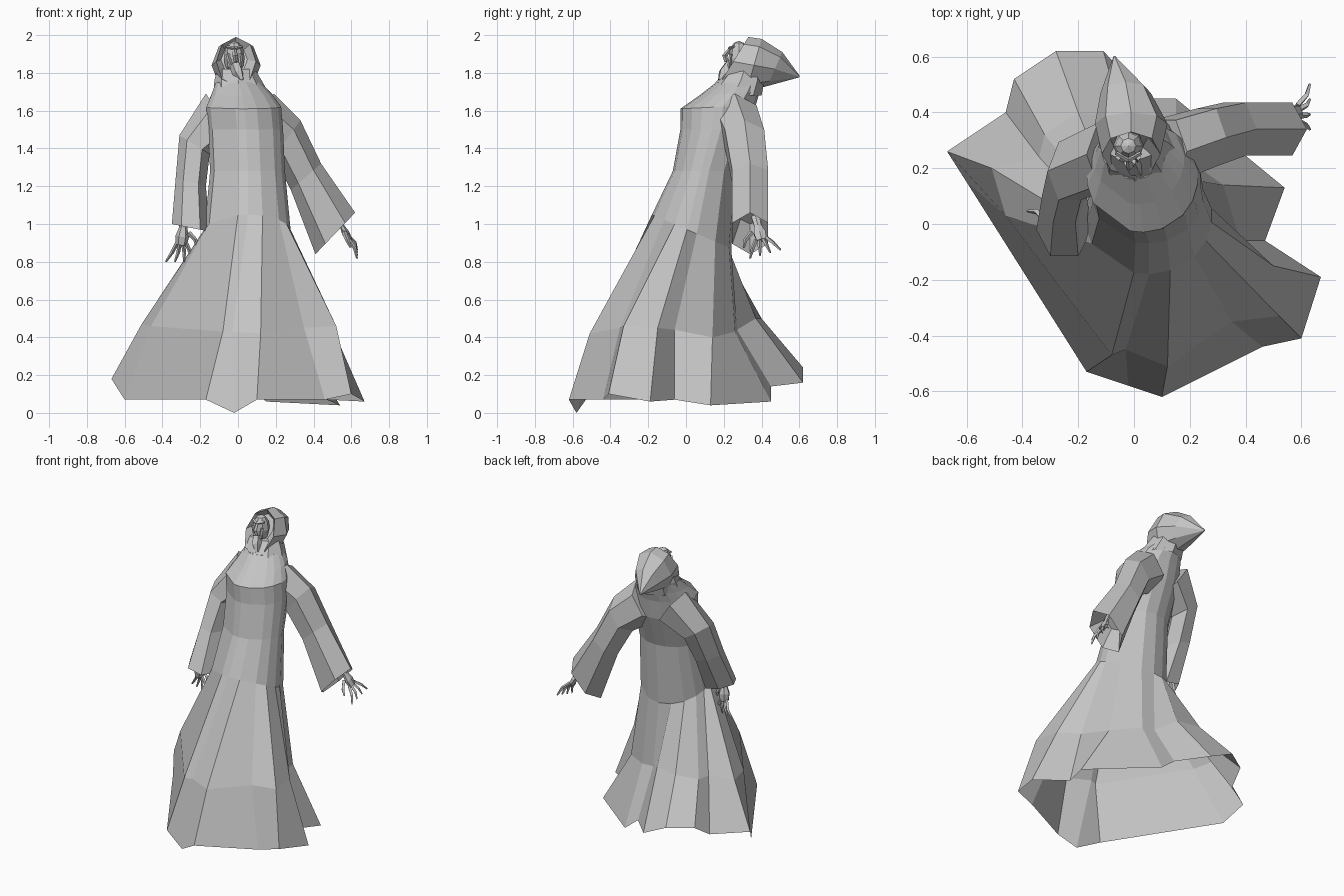
import bpy, bmesh
from math import sin, cos, pi, atan2, radians
from mathutils import Vector

cube = bpy.data.objects.get("Cube")
if cube:
    bpy.data.objects.remove(cube)

grey = bpy.data.materials.new("plain grey")
grey.use_nodes = True
grey.diffuse_color = (.55, .55, .55, 1)
grey.node_tree.nodes["Principled BSDF"].inputs["Base Color"].default_value = grey.diffuse_color


def finish(bm, name):
    """Turn a bmesh into a flat-shaded object."""
    bmesh.ops.recalc_face_normals(bm, faces=bm.faces)
    mesh = bpy.data.meshes.new(name)
    bm.to_mesh(mesh)
    bm.free()
    mesh.materials.append(grey)
    obj = bpy.data.objects.new(name, mesh)
    bpy.context.collection.objects.link(obj)
    return obj


def loft(bm, rings, cap_start=False, cap_end=True):
    """Skin a row of closed rings that share one point count."""
    rows = [[bm.verts.new(p) for p in ring] for ring in rings]
    for low, high in zip(rows, rows[1:]):
        for i in range(len(low)):
            j = (i + 1) % len(low)
            bm.faces.new((low[i], low[j], high[j], high[i]))
    if cap_start:
        bm.faces.new(rows[0])
    if cap_end:
        bm.faces.new(rows[-1])


def oval(centre, u, v, sides):
    """Ring around a centre with two half axes."""
    centre, u, v = Vector(centre), Vector(u), Vector(v)
    return [centre + u * cos(2 * pi * i / sides) + v * sin(2 * pi * i / sides)
            for i in range(sides)]


def limb(bm, path, radii, sides=5, flat=1):
    """Tapered tube along a path, flattened sideways if wanted."""
    path = [Vector(p) for p in path]
    rings = []
    for i, (p, r) in enumerate(zip(path, radii)):
        along = path[min(i + 1, len(path) - 1)] - path[max(i - 1, 0)]
        u = Vector((0, 1, 0)).cross(along).normalized()
        v = along.cross(u).normalized()
        rings.append(oval(p, u * r * flat, v * r, sides))
    loft(bm, rings, cap_start=True)


# Robe: folded hem and knee rings, then leaning ovals up to the neck
hem = [(-.17, -.53, .07), (-.02, -.58, 0), (.1, -.62, .07), (.46, -.44, .07),
       (.6, -.41, .1), (.67, -.19, .06), (.47, -.06, .07), (.54, .13, .04),
       (.15, .45, .06), (.05, .45, .14), (-.11, .62, .16), (-.28, .62, .24),
       (-.43, .52, .24), (-.46, .4, .16), (-.67, .26, .18), (-.6, .15, .07)]
knee = [(-.08, -.47, .43), (-.03, -.45, .43), (.12, -.51, .42), (.35, -.35, .45),
        (.52, -.33, .46), (.5, -.15, .45), (.38, -.06, .44), (.32, .14, .4),
        (.15, .26, .43), (.06, .27, .44), (-.04, .37, .5), (-.2, .4, .5),
        (-.32, .32, .47), (-.34, .24, .47), (-.51, .2, .47), (-.46, .03, .46)]

start = radians(-103)
angles = []
for i, (x, y, z) in enumerate(knee):
    own = (atan2(y - .05, x - .04) - start + .01) % (2 * pi)
    even = 2 * pi * i / len(knee)
    angles.append(start + (own + even) / 2)


def robe_ring(x, y, z, rx, ry, tilt):
    """Body oval whose height changes from front to back."""
    return [(x + rx * cos(a), y + ry * sin(a), z + tilt * sin(a)) for a in angles]


bm = bmesh.new()
loft(bm, [hem, knee,
          robe_ring(.05, .03, .96, .23, .21, -.09),
          robe_ring(.05, .1, 1.28, .2, .17, 0),
          robe_ring(.04, .16, 1.5, .2, .19, 0),
          robe_ring(.03, .17, 1.62, .2, .2, .01),
          robe_ring(.02, .23, 1.69, .16, .16, .01),
          robe_ring(0, .28, 1.75, .12, .12, 0)])
finish(bm, "robe")


# Sleeves: wide six-sided tubes with a hollow cuff
def sleeve(name, rings):
    bm = bmesh.new()
    loft(bm, [oval(c, (ux, 0, uz), (0, ry, 0), 6) for c, ux, uz, ry in rings], cap_start=True)
    finish(bm, name)


sleeve("left_sleeve", [
    ((.11, .26, 1.57), .08, .12, .13),
    ((.26, .31, 1.45), .07, .1, .12),
    ((.36, .34, 1.25), .08, .07, .11),
    ((.515, .34, .95), .105, .11, .11),
    ((.45, .34, 1.05), .05, .05, .06)])
sleeve("right_sleeve", [
    ((-.09, .25, 1.57), -.08, .12, .13),
    ((-.23, .19, 1.42), -.08, .05, .12),
    ((-.25, .1, 1.22), -.08, .02, .11),
    ((-.25, -.02, .98), -.1, .02, .11),
    ((-.26, .02, 1.1), -.05, 0, .06)])


# Hands: flattened palm, four bent fingers and a thumb
def hand(name, wrist, down, spread):
    bm = bmesh.new()
    wrist, down, spread = Vector(wrist), Vector(down), Vector(spread)
    thick = .55 if abs(spread.y) > abs(spread.x) else 1
    limb(bm, [wrist - down * .7, wrist, wrist + down * .5, wrist + down],
         [.024, .022, .036, .03], 6, thick)
    bend = down.cross(spread).normalized() * .012
    for k in range(4):
        side = spread * (k - 1.5)
        root = wrist + down * .9 + side * .5
        limb(bm, [root, root + down * .55 + side * .5 + bend, root + down * 1.1 + side],
             [.011, .01, .005], 4)
    root = wrist + down * .3 - spread
    limb(bm, [root, root + down * .4 - spread * 1.2, root + down * .85 - spread * 1.7],
         [.013, .011, .006], 4)
    finish(bm, name)


hand("left_hand", (.55, .38, .99), (.04, .02, -.075), (0, .036, .01))
hand("right_hand", (-.29, 0, .98), (-.01, .01, -.09), (-.032, .012, 0))

# Hood: open cowl narrowing to a drooping rear point
bm = bmesh.new()
hood = [((-.02, .31, 1.87), .05, .075, .07),
        ((-.01, .25, 1.86), .08, .13, .105),
        ((-.01, .36, 1.84), .04, .14, .13),
        ((-.03, .47, 1.82), .04, .09, .09),
        ((-.07, .6, 1.78), .002, .004, .004)]
loft(bm, [oval(c, (0, uy, uz), (rx, 0, 0), 8) for c, uy, uz, rx in hood], cap_start=True)
finish(bm, "hood")

# Collar joining the hood to the shoulders
bm = bmesh.new()
loft(bm, [oval((.02, .25, 1.68), (.15, 0, 0), (0, .15, 0), 8),
          oval((0, .29, 1.76), (.125, 0, 0), (0, .125, 0), 8),
          oval((-.01, .31, 1.82), (.1, 0, 0), (0, .09, 0), 8)])
finish(bm, "collar")

# Face: low-poly head with brow, nose, cheeks and chin
bm = bmesh.new()
bmesh.ops.create_uvsphere(bm, u_segments=8, v_segments=6, radius=1)
for v in bm.verts:
    v.co = Vector((v.co.x * .055, v.co.y * .055, v.co.z * .09)) + Vector((-.02, .28, 1.88))
finish(bm, "face")

bm = bmesh.new()
limb(bm, [(-.02, .235, 1.93), (-.015, .205, 1.89), (-.01, .215, 1.86)], [.008, .014, .012], 4)
finish(bm, "nose")

bm = bmesh.new()
for s in (-1, 1):
    limb(bm, [(-.02, .23, 1.93), (-.02 + s * .045, .255, 1.94)], [.01, .007], 4)
    limb(bm, [(-.02 + s * .035, .24, 1.9), (-.01 + s * .02, .225, 1.82)], [.012, .007], 4)
finish(bm, "brows_and_cheeks")

bm = bmesh.new()
limb(bm, [(-.015, .23, 1.84), (0, .2, 1.8), (.02, .18, 1.76)], [.03, .03, .012], 5)
finish(bm, "chin")
